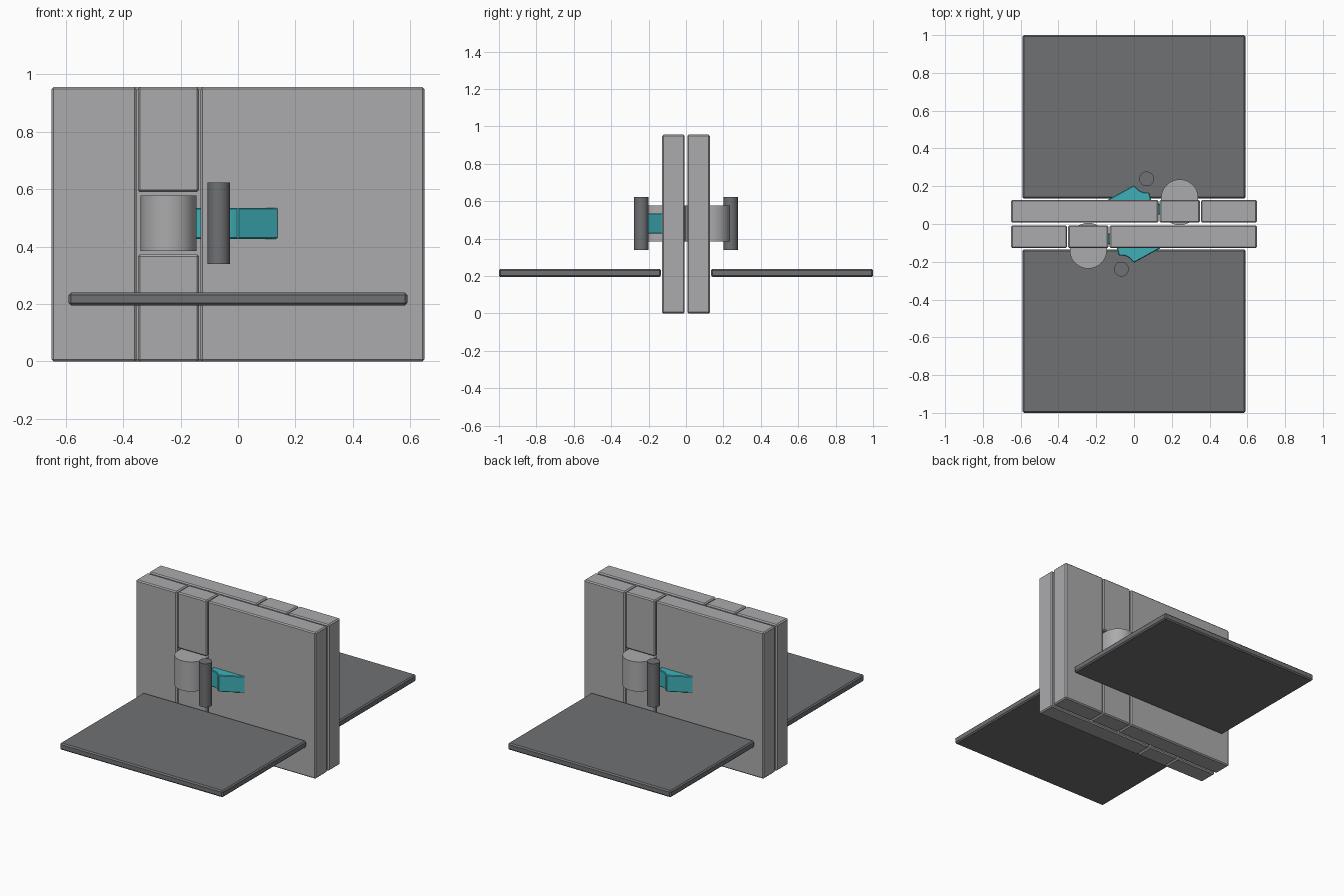
import bpy, bmesh
from math import sin, cos, pi, radians

cube = bpy.data.objects.get("Cube")
if cube:
    bpy.data.objects.remove(cube, do_unlink=True)


def material(name, rgb):
    m = bpy.data.materials.new(name)
    m.use_nodes = True
    m.diffuse_color = (*rgb, 1)
    m.node_tree.nodes["Principled BSDF"].inputs["Base Color"].default_value = (*rgb, 1)
    return m


PALE = material("pale grey", (0.41, 0.41, 0.42))
DARK = material("dark grey", (0.16, 0.165, 0.175))
TEAL = material("teal", (0.05, 0.43, 0.48))


def arc(cx, cy, r, start, end, steps):
    """Points on an arc, angles in degrees."""
    angles = [radians(start + (end - start) * i / steps) for i in range(steps + 1)]
    return [(cx + r * cos(a), cy + r * sin(a)) for a in angles]


def rect(x0, x1, y0, y1):
    return [(x0, y0), (x1, y0), (x1, y1), (x0, y1)]


def prism(name, outline, z0, z1, mat, turn, bevel=0, smooth=False):
    """Extrude a plan outline upward; turn of -1 rotates it half a turn about z."""
    bm = bmesh.new()
    base = bm.faces.new([bm.verts.new((turn * x, turn * y, z0)) for x, y in outline])
    top = bmesh.ops.extrude_face_region(bm, geom=[base])["geom"]
    verts = [v for v in top if isinstance(v, bmesh.types.BMVert)]
    bmesh.ops.translate(bm, verts=verts, vec=(0, 0, z1 - z0))
    bmesh.ops.recalc_face_normals(bm, faces=bm.faces)
    mesh = bpy.data.meshes.new(name)
    bm.to_mesh(mesh)
    bm.free()
    mesh.materials.append(mat)
    obj = bpy.data.objects.new(name, mesh)
    bpy.context.collection.objects.link(obj)
    if bevel:
        mod = obj.modifiers.new("chamfer", "BEVEL")
        mod.width = bevel
        mod.segments = 1
        mod.limit_method = "ANGLE"
    if smooth:
        bpy.ops.object.select_all(action="DESELECT")
        obj.select_set(True)
        bpy.context.view_layer.objects.active = obj
        bpy.ops.object.shade_smooth_by_angle(angle=radians(35))
    return obj


# Two identical halves, the second turned half way round
for side, turn in (("front", 1), ("back", -1)):
    # Wall panels, the middle one split around the drum
    panels = (
        ("right_panel", -0.65, -0.354, 0, 0.956),
        ("left_panel", -0.13, 0.65, 0, 0.956),
        ("upper_panel", -0.349, -0.136, 0.59, 0.956),
        ("lower_panel", -0.349, -0.136, 0, 0.373),
    )
    for name, x0, x1, z0, z1 in panels:
        prism(f"{side}_{name}", rect(x0, x1, -0.128, -0.007), z0, z1, PALE, turn, 0.007)

    # Flat shelf
    prism(f"{side}_shelf", rect(-0.59, 0.59, -1, -0.134), 0.195, 0.239, DARK, turn, 0.008)

    # Round-ended drum poking out of the wall
    drum = arc(-0.242, -0.138, 0.098, 180, 360, 24) + arc(-0.242, -0.092, 0.098, 0, 180, 24)
    prism(f"{side}_drum", drum, 0.384, 0.578, PALE, turn, smooth=True)

    # Upright round handle
    prism(f"{side}_handle", arc(-0.067, -0.239, 0.039, 0, 345, 23) + arc(-0.067, -0.239, 0.039, 352, 352, 1)[:1],
          0.339, 0.623, DARK, turn, smooth=True)

    # Wedge catch, hollowed around the handle, with its root inside the wall
    catch = [(-0.15, -0.05), (-0.15, -0.1), (-0.09, -0.125), (-0.082, -0.165)]
    catch += arc(-0.067, -0.239, 0.072, 95, 38, 8)
    catch += [(0, -0.205), (0.14, -0.128), (0.14, -0.05)]
    prism(f"{side}_catch", catch, 0.427, 0.535, TEAL, turn, 0.004)
